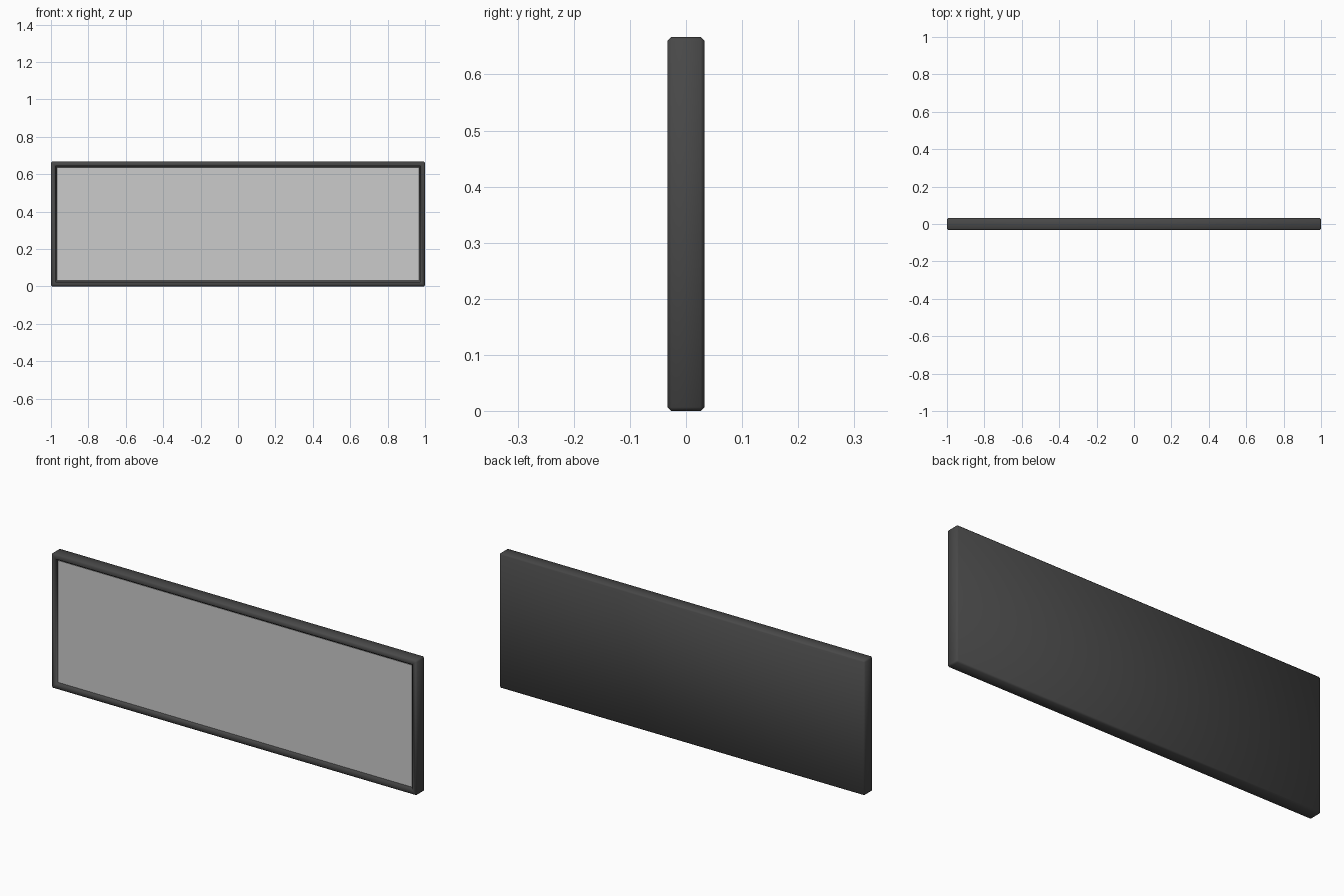
import bpy, bmesh

if "Cube" in bpy.data.objects:
    bpy.data.objects.remove(bpy.data.objects["Cube"])

W, D, H = 2.0, 0.066, 0.667      # overall size
BEVEL, RIM, RECESS = 0.007, 0.03, 0.012


def box(bm, sx, sy, sz, y=0):
    bmesh.ops.create_cube(bm, size=1)
    bmesh.ops.scale(bm, vec=(sx, sy, sz), verts=bm.verts)
    bmesh.ops.translate(bm, vec=(0, y, H / 2), verts=bm.verts)


def finish(name, bm):
    bmesh.ops.recalc_face_normals(bm, faces=bm.faces)
    me = bpy.data.meshes.new(name)
    bm.to_mesh(me)
    bm.free()
    ob = bpy.data.objects.new(name, me)
    bpy.context.collection.objects.link(ob)
    return ob


# Casing: chamfered slab with a shallow recess in its front
bm = bmesh.new()
box(bm, W, D, H)
bmesh.ops.bevel(bm, geom=bm.edges[:], offset=BEVEL, segments=1,
                affect='EDGES', profile=0.5)
front = min(bm.faces, key=lambda f: f.calc_center_median().y)
bmesh.ops.inset_region(bm, faces=[front], thickness=RIM - BEVEL)
bmesh.ops.inset_region(bm, faces=[front], thickness=0.002, depth=-RECESS)
casing = finish("casing", bm)
for p in casing.data.polygons:
    p.use_smooth = True
dark = bpy.data.materials.new("dark_casing")
dark.diffuse_color = (0.065, 0.065, 0.065, 1)
dark.use_nodes = True
dark.node_tree.nodes["Principled BSDF"].inputs["Base Color"].default_value = dark.diffuse_color
casing.data.materials.append(dark)

# Screen: flat panel lying on the floor of the recess
bm = bmesh.new()
box(bm, W - 2 * RIM - 0.004, 0.002, H - 2 * RIM - 0.004, -D / 2 + RECESS - 0.001)
finish("screen", bm)
